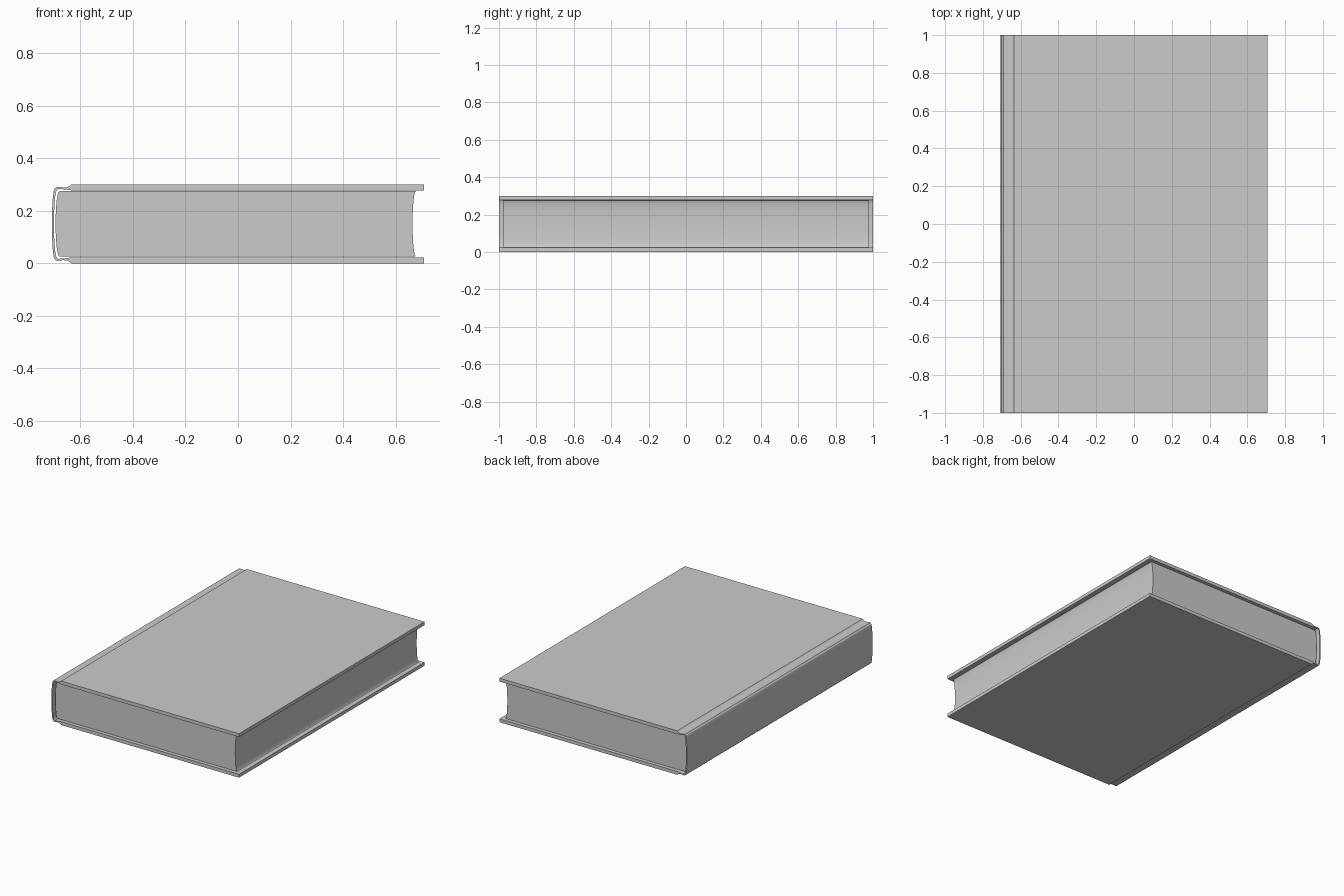
import bpy, bmesh, math

if "Cube" in bpy.data.objects:
    bpy.data.objects.remove(bpy.data.objects["Cube"])

MID = 0.15  # mirror height of the book


def mirrored(half):
    """Complete a lower-half outline with its reflection about the mid height."""
    return half + [(x, 2 * MID - z) for x, z in reversed(half) if abs(z - MID) > 1e-6]


def arc(x_end, x_mid, z_end, n=8):
    """Lower half of a shallow curve from (x_end, z_end) to (x_mid, MID)."""
    pts = []
    for i in range(n + 1):
        a = math.pi / 2 * i / n
        pts.append((x_end + (x_mid - x_end) * math.sin(a) ** 0.9,
                    MID - (MID - z_end) * math.cos(a)))
    return pts


def extrude_profile(name, outline, half_length):
    bm = bmesh.new()
    verts = [bm.verts.new((x, -half_length, z)) for x, z in outline]
    face = bm.faces.new(verts)
    new = bmesh.ops.extrude_face_region(bm, geom=[face])["geom"]
    moved = [v for v in new if isinstance(v, bmesh.types.BMVert)]
    bmesh.ops.translate(bm, verts=moved, vec=(0, 2 * half_length, 0))
    bmesh.ops.recalc_face_normals(bm, faces=bm.faces)
    mesh = bpy.data.meshes.new(name)
    bm.to_mesh(mesh)
    bm.free()
    obj = bpy.data.objects.new(name, mesh)
    bpy.context.collection.objects.link(obj)
    bpy.ops.object.select_all(action='DESELECT')
    obj.select_set(True)
    bpy.context.view_layer.objects.active = obj
    bpy.ops.object.shade_smooth_by_angle(angle=math.radians(30))
    return obj


# Hard cover: two boards, hinge grooves and a rounded spine
outer = mirrored([(0.708, 0.0), (-0.634, 0.0), (-0.642, 0.007), (-0.652, 0.011),
                  (-0.668, 0.012), (-0.685, 0.009), (-0.691, 0.010)]
                 + arc(-0.696, -0.708, 0.015))
inner = mirrored([(0.708, 0.023), (-0.63, 0.023), (-0.65, 0.020), (-0.668, 0.018),
                  (-0.684, 0.017)] + arc(-0.688, -0.700, 0.022))
extrude_profile("cover", outer + inner[::-1], 1.0)

# Page block: rounded back and hollow fore edge
back = mirrored(arc(-0.678, -0.694, 0.025))
fore = mirrored(arc(0.678, 0.664, 0.025))
extrude_profile("page_block", back + fore[::-1], 0.978)
